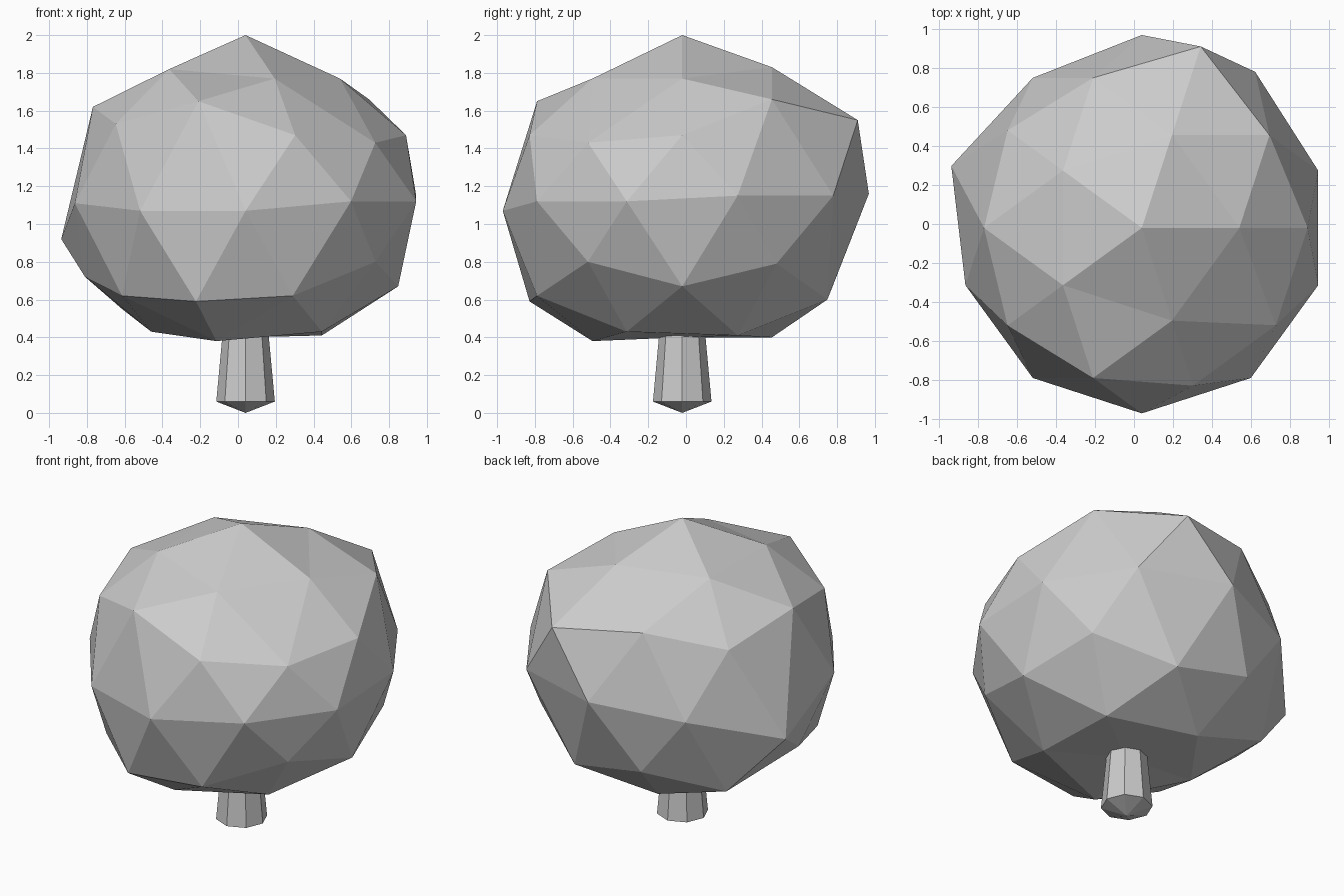
import bpy
import bmesh
import math
from mathutils import Vector

default_cube = bpy.data.objects.get("Cube")
if default_cube:
    bpy.data.objects.remove(default_cube, do_unlink=True)

# Shared flat grey
grey = bpy.data.materials.new("plain_grey")
grey.use_nodes = True
colour = (0.6, 0.6, 0.6, 1.0)
grey.diffuse_color = colour
grey.node_tree.nodes["Principled BSDF"].inputs["Base Color"].default_value = colour

# Vertical axis shared by trunk and crown
AXIS = Vector((0.04, -0.02, 0.0))
CROWN_RADIUS = 0.95


def add_object(name, bm):
    """Turn a bmesh into a flat shaded object standing on the tree axis."""
    bmesh.ops.recalc_face_normals(bm, faces=bm.faces)
    mesh = bpy.data.meshes.new(name)
    bm.to_mesh(mesh)
    bm.free()
    mesh.materials.append(grey)
    obj = bpy.data.objects.new(name, mesh)
    obj.location = AXIS
    bpy.context.collection.objects.link(obj)
    return obj


def angle_of(vert):
    """Angle about the axis, with a small shift so that zero sorts first."""
    return (math.atan2(vert.co.y, vert.co.x) + 0.1) % math.tau


# Crown: icosphere whose rings, from the bottom up, get uneven heights
ring_heights = [
    [0.4],
    [0.41, 0.4, 0.43, 0.38, 0.43],
    [0.67, 0.6, 0.55, 0.62, 0.62],
    [0.79, 0.7, 0.72, 0.59, 0.8],
    [1.15, 1.15, 1.16, 1.09, 0.92, 1.11, 1.07, 1.07, 1.12, 1.12],
    [1.47, 1.55, 1.5, 1.53, 1.47],
    [1.66, 1.6, 1.62, 1.65, 1.43],
    [1.77, 1.83, 1.82, 1.82, 1.77],
    [2.0],
]
# Corners pushed outward: (ring, place in ring) -> factor
bulges = {(5, 1): 1.15, (6, 4): 1.05, (4, 1): 1.04, (4, 2): 1.04, (4, 4): 1.08}

bm = bmesh.new()
bmesh.ops.create_icosphere(bm, subdivisions=2, radius=1.0)
rings = {}
for vert in bm.verts:
    rings.setdefault(round(vert.co.z, 2) + 0.0, []).append(vert)
for ring, level in enumerate(sorted(rings)):
    ordered = sorted(rings[level], key=angle_of)
    for place, (vert, height) in enumerate(zip(ordered, ring_heights[ring])):
        spread = CROWN_RADIUS * bulges.get((ring, place), 1.0)
        vert.co = (vert.co.x * spread, vert.co.y * spread, height)
add_object("crown", bm)

# Trunk: tapered eight sided post with a shallow pointed foot
SIDES = 8
bm = bmesh.new()


def trunk_ring(radius, height):
    return [
        bm.verts.new((radius * math.cos(math.tau * i / SIDES),
                      radius * math.sin(math.tau * i / SIDES), height))
        for i in range(SIDES)
    ]


foot = trunk_ring(0.155, 0.06)
top = trunk_ring(0.105, 0.6)
tip = bm.verts.new((0, 0, 0))
for i in range(SIDES):
    j = (i + 1) % SIDES
    bm.faces.new((foot[i], foot[j], top[j], top[i]))
    bm.faces.new((foot[j], foot[i], tip))
bm.faces.new(top)
add_object("trunk", bm)
